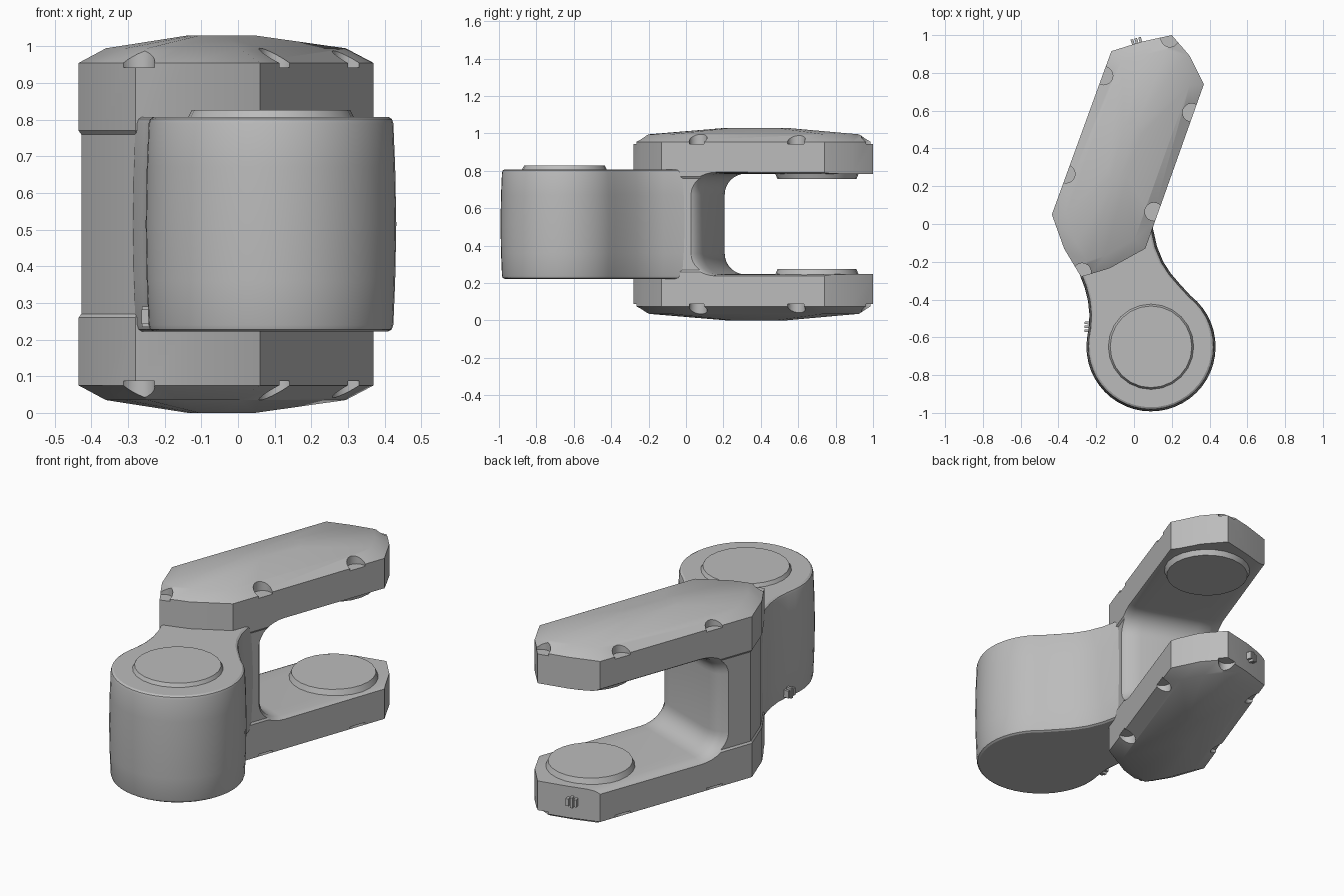
import bpy, bmesh, math
from mathutils import Vector

cube = bpy.data.objects.get("Cube")
if cube:
    bpy.data.objects.remove(cube, do_unlink=True)

HEIGHT = 1.03
PIN = Vector((0.09, 0.70))
BARREL = Vector((0.09, -0.65))
AXIS = Vector((0.34, 0.94)).normalized()
SIDE = Vector((-AXIS.y, AXIS.x))

grey = bpy.data.materials.new("plain_grey")
grey.use_nodes = True
colour = (0.5, 0.5, 0.5, 1)
grey.diffuse_color = colour
for node in grey.node_tree.nodes:
    if node.type == 'BSDF_PRINCIPLED':
        node.inputs["Base Color"].default_value = colour


def inset(outline, amount):
    """Move a counter-clockwise outline inward by a constant distance."""
    result = []
    for i, p in enumerate(outline):
        p = Vector(p)
        a = (p - Vector(outline[i - 1])).normalized()
        b = (Vector(outline[(i + 1) % len(outline)]) - p).normalized()
        na, nb = Vector((-a.y, a.x)), Vector((-b.y, b.x))
        result.append(p + (na + nb) * amount / (1 + na.dot(nb)))
    return result


def circle(centre, radius, count):
    return [centre + Vector((math.cos(a), math.sin(a))) * radius
            for a in (math.tau * i / count for i in range(count))]


def loft(bm, rings):
    """Bridge rings of equal size and cap both ends."""
    rows = [[bm.verts.new(p) for p in ring] for ring in rings]
    for low, high in zip(rows, rows[1:]):
        for i in range(len(low)):
            j = (i + 1) % len(low)
            bm.faces.new((low[i], low[j], high[j], high[i]))
    bm.faces.new(rows[0][::-1])
    bm.faces.new(rows[-1])


def level(outline, z):
    return [(p[0], p[1], z) for p in outline]


def make(name, solids):
    bm = bmesh.new()
    for rings in solids:
        loft(bm, rings)
    bmesh.ops.recalc_face_normals(bm, faces=bm.faces)
    mesh = bpy.data.meshes.new(name)
    bm.to_mesh(mesh)
    bm.free()
    mesh.materials.append(grey)
    obj = bpy.data.objects.new(name, mesh)
    bpy.context.collection.objects.link(obj)
    return obj


def activate(obj):
    bpy.ops.object.select_all(action='DESELECT')
    obj.select_set(True)
    bpy.context.view_layer.objects.active = obj


def smooth(obj):
    activate(obj)
    bpy.ops.object.shade_smooth_by_angle(angle=math.radians(28))


def cut(obj, cutter):
    cutter.hide_render = True
    mod = obj.modifiers.new("cut", 'BOOLEAN')
    mod.operation = 'DIFFERENCE'
    mod.solver = 'EXACT'
    mod.object = cutter
    activate(obj)
    bpy.ops.object.modifier_apply(modifier=mod.name)
    bpy.data.objects.remove(cutter, do_unlink=True)


# Fork block: slanted outline, chamfered and domed above and below
plan = [(-0.28, -0.28), (-0.13, -0.235), (0.06, -0.13), (0.37, 0.74),
        (0.295, 0.89), (0.2, 1.0), (0.04, 0.965), (-0.12, 0.915),
        (-0.435, 0.05), (-0.37, -0.13)]
rim = inset(plan, 0.07)
middle = Vector((-0.05, 0.38))
crown = [middle + (p - middle) * 0.28 for p in rim]
waist = inset(plan, 0.007)
lower = [(crown, 0), (rim, 0.035), (plan, 0.075), (plan, 0.26), (waist, 0.27)]
layers = lower + [(ring, HEIGHT - z) for ring, z in reversed(lower)]
fork = make("fork_body", [[level(ring, z) for ring, z in layers]])

# Slot between the arms: rounded at its root, flared at both sides
ROOT, RADIUS, HALF = -0.59, 0.11, 0.268


def slot_section(side, dz, dw):
    points = []
    for sign in (1, -1):
        centre = HEIGHT / 2 + sign * (HALF - RADIUS)
        arc = []
        for i in range(9):
            a = math.pi / 2 * (1 - i / 8)
            arc.append((ROOT + RADIUS - (RADIUS + dw) * math.cos(a),
                        centre + sign * (RADIUS + dz) * math.sin(a)))
        far = [(1.0, HEIGHT / 2 + sign * (HALF + dz))]
        points += far + arc if sign > 0 else arc[::-1] + far
    return [(*(PIN + AXIS * t + SIDE * side), z) for t, z in points]


flare = [(0.15, 0, 0), (0.215, 0.002, 0.012), (0.245, 0.006, 0.035),
         (0.262, 0.014, 0.06), (0.29, 0.035, 0.09)]
sections = [slot_section(-s, dz, dw) for s, dz, dw in reversed(flare)]
sections += [slot_section(s, dz, dw) for s, dz, dw in flare]
cut(fork, make("slot_cutter", [sections]))

# Round notches along the chamfers
notches = [(-0.16, 0.785), (-0.36, 0.265), (-0.275, -0.255),
           (0.105, 0.065), (0.305, 0.59), (0.19, 0.985)]
solids = []
for spot in notches:
    ring = circle(Vector(spot), 0.048, 20)
    for z0, z1 in ((0.943, 1.2), (-0.17, HEIGHT - 0.943)):
        solids.append([level(ring, z0), level(ring, z1)])
cut(fork, make("notch_cutter", solids))
smooth(fork)

# Barrel with its curved neck, slightly bulged and with eased rims
outline = [(-0.3, -0.12), (-0.287, -0.27), (-0.262, -0.335),
           (-0.244, -0.405), (-0.236, -0.48), (-0.24, -0.55)]
for i in range(33):
    a = math.radians(172 + (412 - 172) * i / 32)
    outline.append(BARREL + Vector((math.cos(a), math.sin(a))) * 0.342)
outline += [(0.245, -0.32), (0.195, -0.262), (0.155, -0.2),
            (0.122, -0.12), (0.095, 0.0), (-0.05, 0.0)]
half_rows = [(0.022, 0.222), (0.012, 0.228), (0.008, 0.24), (0.003, 0.36)]
rows = half_rows + [(0, HEIGHT / 2)] + [(d, HEIGHT - z) for d, z in reversed(half_rows)]
smooth(make("barrel_and_neck", [[level(inset(outline, d), z) for d, z in rows]]))


# Raised bearing discs
def disc(name, centre, radius, z0, z1):
    rings = [level(circle(centre, radius, 24), z0),
             level(circle(centre, radius - 0.014, 24), z1)]
    smooth(make(name, [rings]))


disc("barrel_disc", BARREL, 0.23, 0.80, 0.827)
disc("lower_arm_disc", PIN, 0.225, 0.24, 0.275)
disc("upper_arm_disc", PIN, 0.225, HEIGHT - 0.24, HEIGHT - 0.275)


# Small ribbed clips on the lower arm tip and on the neck
def clip(name, centre, outward, z):
    out = Vector(outward).normalized()
    along = Vector((-out.y, out.x))
    ribs = []
    for k, tall in ((-1, 0.02), (0, 0.028), (1, 0.02)):
        base = Vector(centre) + along * k * 0.021
        corners = [base + along * a * 0.007 + out * b * 0.022
                   for a, b in ((-1, -1), (1, -1), (1, 1), (-1, 1))]
        ribs.append([level(corners, z - tall), level(corners, z + tall)])
    make(name, ribs)


clip("tip_clip", (0.015, 0.962), (-0.28, 0.95), 0.17)
clip("neck_clip", (-0.24, -0.545), (-1, 0.05), 0.262)
